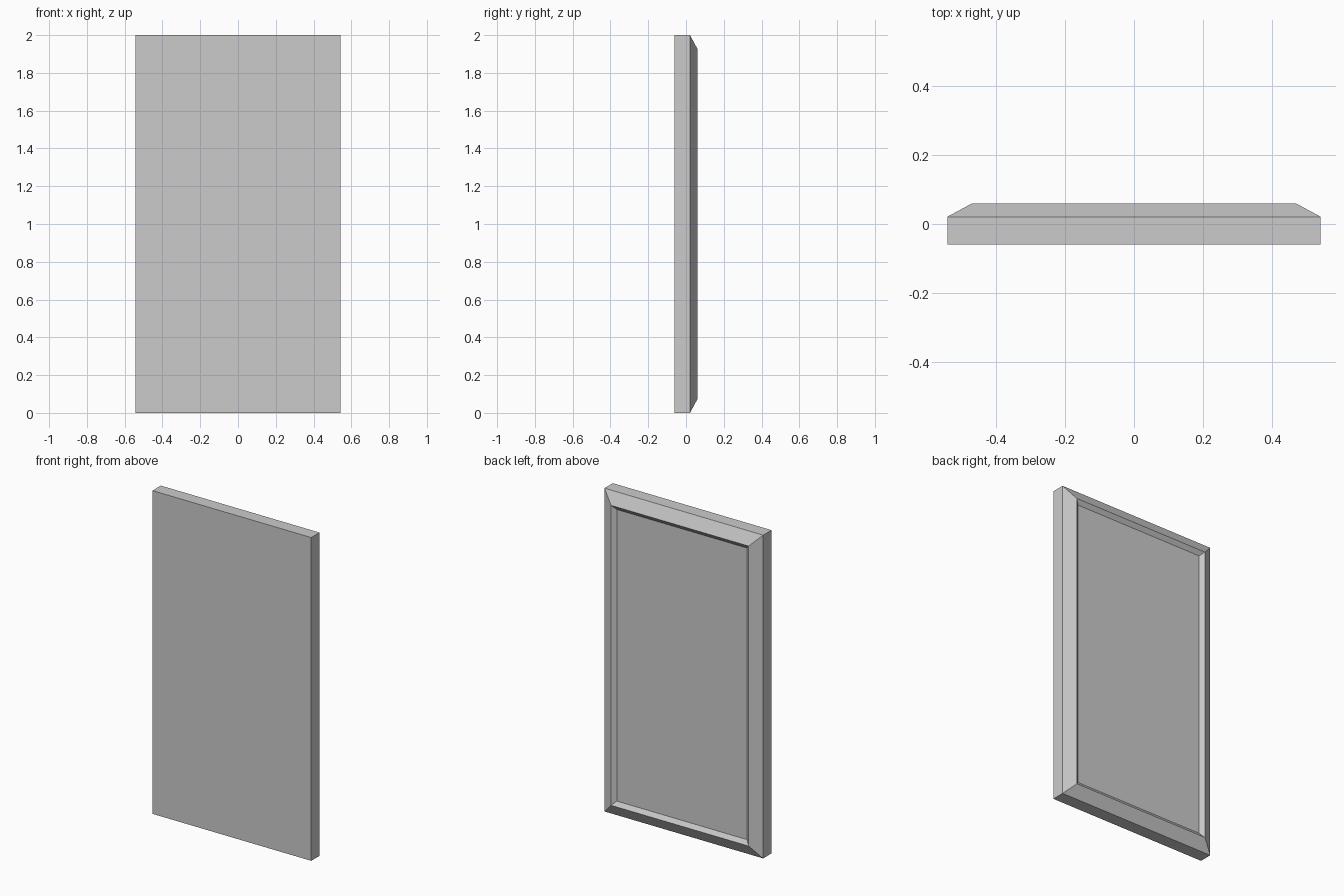
import bpy, bmesh
from mathutils import Matrix, Vector

if "Cube" in bpy.data.objects:
    bpy.data.objects.remove(bpy.data.objects["Cube"])

WIDTH, HEIGHT = 1.086, 2.0
FRONT_Y, EDGE_Y, RIM_Y = -0.06, 0.021, 0.06

# Flat slab: the front and the square outer edge
bm = bmesh.new()
bmesh.ops.create_cube(
    bm, size=1.0,
    matrix=Matrix.Translation(Vector((0, (FRONT_Y + EDGE_Y) / 2, HEIGHT / 2)))
    @ Matrix.Diagonal((WIDTH, EDGE_Y - FRONT_Y, HEIGHT, 1)))
bm.normal_update()
back = max(bm.faces, key=lambda f: f.calc_center_median().y)

# Mitred frame on the back: outer slope up to the rim, inner slope down to the panel
for inset, rise in ((0.072, RIM_Y - EDGE_Y), (0.026, -0.019)):
    bmesh.ops.inset_region(bm, faces=[back], thickness=inset, depth=0,
                           use_even_offset=True)
    for v in back.verts:
        v.co.y += rise
    bm.normal_update()

mesh = bpy.data.meshes.new("framed_panel")
bm.to_mesh(mesh)
bm.free()
bpy.context.collection.objects.link(bpy.data.objects.new("framed_panel", mesh))
